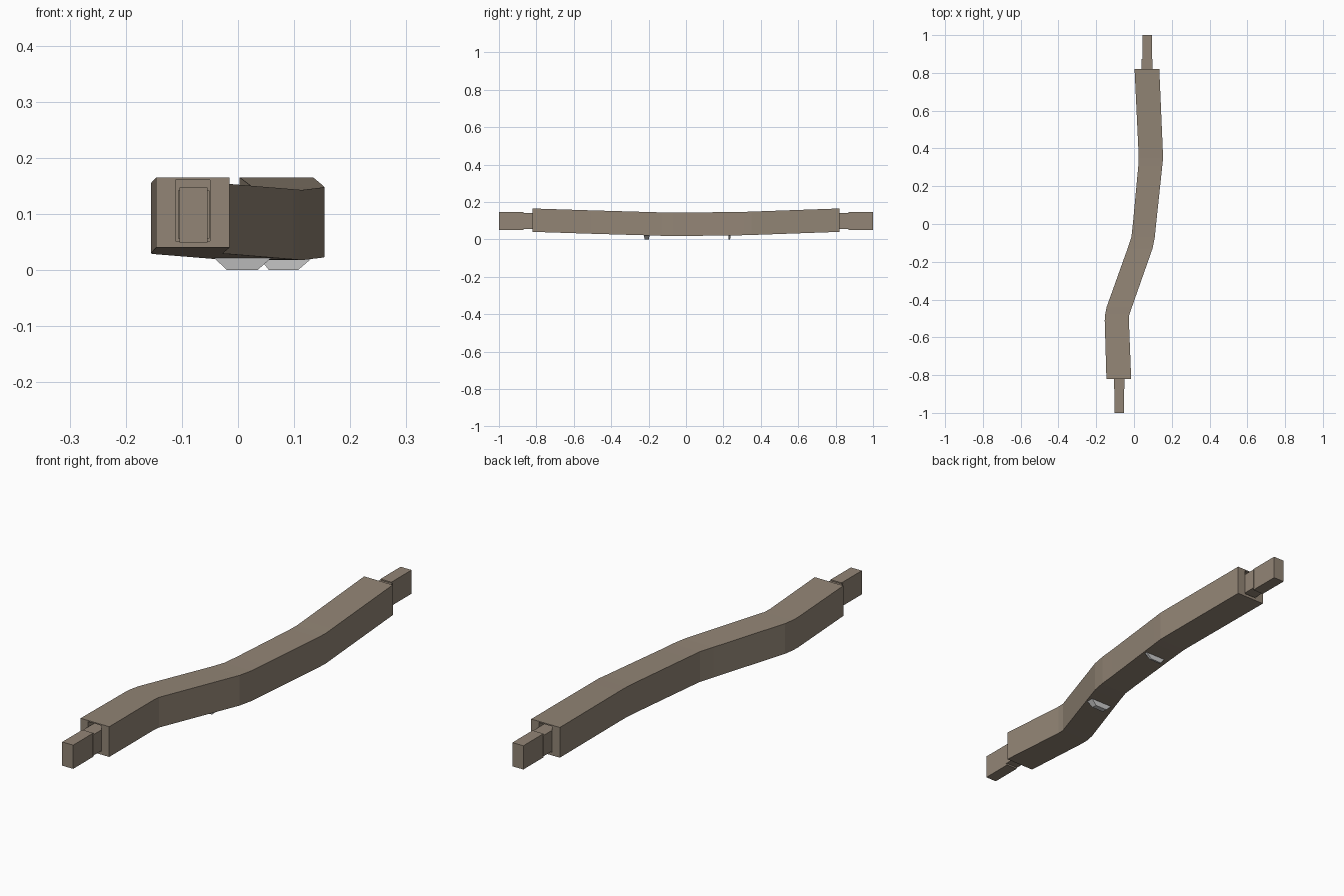
import bpy, bmesh

if "Cube" in bpy.data.objects:
    bpy.data.objects.remove(bpy.data.objects["Cube"])

def material(name, rgb):
    m = bpy.data.materials.new(name)
    m.diffuse_color = (*rgb, 1)
    m.use_nodes = True
    m.node_tree.nodes["Principled BSDF"].inputs["Base Color"].default_value = m.diffuse_color
    return m

WOOD = material("wood", (0.29, 0.235, 0.18))
GREY = material("light_grey", (0.7, 0.7, 0.67))

def finish(name, bm, mat):
    bmesh.ops.recalc_face_normals(bm, faces=bm.faces)
    me = bpy.data.meshes.new(name)
    bm.to_mesh(me)
    bm.free()
    ob = bpy.data.objects.new(name, me)
    me.materials.append(mat)
    bpy.context.collection.objects.link(ob)
    return ob

def ring(bm, y, x0, x1, z0, z1):
    return [bm.verts.new(p) for p in
            ((x0, y, z0), (x1, y, z0), (x1, y, z1), (x0, y, z1))]

def bridge(bm, a, b):
    for i in range(len(a)):
        j = (i + 1) % len(a)
        bm.faces.new((a[i], a[j], b[j], b[i]))

def loft(name, rings, mat):
    bm = bmesh.new()
    rs = [ring(bm, *r) for r in rings]
    for a, b in zip(rs, rs[1:]):
        bridge(bm, a, b)
    bm.faces.new(rs[0])
    bm.faces.new(rs[-1])
    return finish(name, bm, mat)

# Curved beam: y, left x, right x, bottom z, with a recess sunk in each end
H = 0.125
stations = [(-0.82, -0.146, -0.015, 0.040), (-0.51, -0.155, -0.027, 0.030),
            (-0.48, -0.153, -0.025, 0.029), (-0.44, -0.145, -0.011, 0.028),
            (-0.13, -0.034, 0.098, 0.019), (-0.07, -0.014, 0.110, 0.018),
            (0.0, -0.006, 0.117, 0.018), (0.31, 0.023, 0.150, 0.022),
            (0.35, 0.025, 0.154, 0.023), (0.40, 0.023, 0.152, 0.025),
            (0.82, 0.003, 0.134, 0.040)]
recess = [(-0.72, -0.111, -0.050), (-0.82, -0.111, -0.050),
          (0.82, 0.038, 0.099), (0.72, 0.038, 0.099)]
rings = [(y, a, b, 0.052, 0.160) for y, a, b in recess[:2]]
rings += [(y, a, b, z, z + H) for y, a, b, z in stations]
rings += [(y, a, b, 0.052, 0.160) for y, a, b in recess[2:]]
loft("curved_beam", rings, WOOD)

# Stepped tenon at each end: neck inside the recess, then the block
for side, cx, label in ((-1, -0.079, "front"), (1, 0.069, "back")):
    loft(label + "_neck", [(side * y, cx - 0.028, cx + 0.028, 0.056, 0.142)
                           for y in (0.73, 0.873)], WOOD)
    loft(label + "_tenon", [(side * y, cx - 0.025, cx + 0.025, 0.049, 0.147)
                            for y in (0.868, 1.0)], WOOD)

# Small grey pads under the beam: tapered towards the ground
for name, y, d, xs in (("front_pad", -0.21, 0.016, (-0.045, -0.02, 0.035, 0.062)),
                       ("back_pad", 0.232, 0.006, (0.036, 0.055, 0.107, 0.135))):
    bm = bmesh.new()
    prof = ((xs[0], 0.024), (xs[1], 0.0), (xs[2], 0.0), (xs[3], 0.024))
    a, b = ([bm.verts.new((x, y + s * d * (0.7 if z == 0 else 1), z))
             for x, z in prof] for s in (-1, 1))
    bridge(bm, a, b)
    bm.faces.new(a)
    bm.faces.new(b)
    finish(name, bm, GREY)
